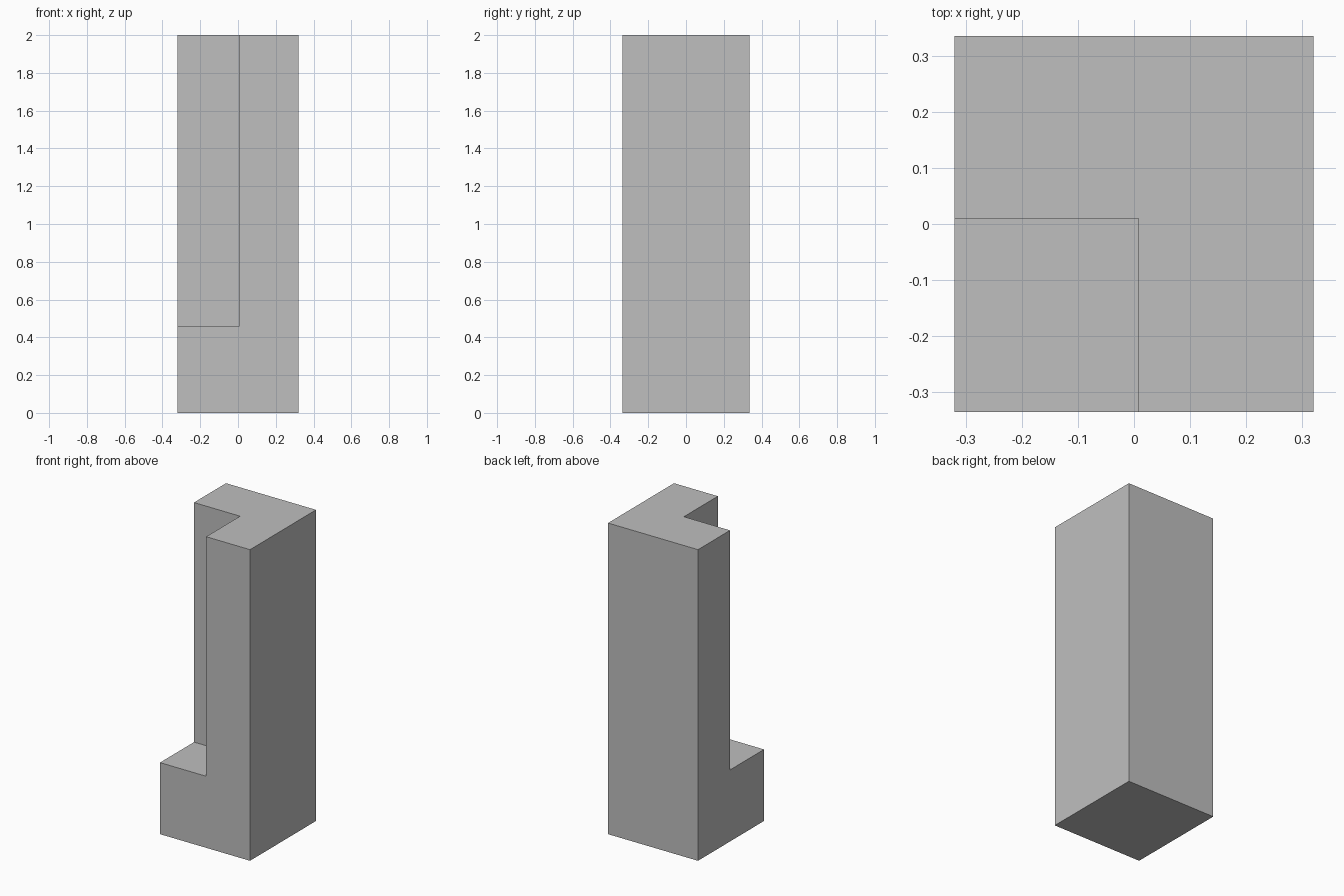
import bpy

default = bpy.data.objects.get("Cube")
if default:
    bpy.data.objects.remove(default, do_unlink=True)

WIDTH, DEPTH, HEIGHT = 0.64, 0.67, 2.0
NOTCH_X, NOTCH_Y, LEDGE_Z = 0.008, 0.01, 0.46


def box(name, low, high):
    """Axis-aligned box between two corners."""
    centre = [(a + b) / 2 for a, b in zip(low, high)]
    size = [b - a for a, b in zip(low, high)]
    bpy.ops.mesh.primitive_cube_add(size=1, location=centre)
    obj = bpy.context.object
    obj.name = name
    obj.scale = size
    bpy.ops.object.transform_apply(location=True, rotation=True, scale=True)
    return obj


# Plain grey surface
grey = bpy.data.materials.new("grey")
grey.use_nodes = True
colour = (0.52, 0.52, 0.52, 1)
grey.diffuse_color = colour
grey.node_tree.nodes["Principled BSDF"].inputs["Base Color"].default_value = colour

# Tall block
tower = box("tower", (-WIDTH / 2, -DEPTH / 2, 0), (WIDTH / 2, DEPTH / 2, HEIGHT))
tower.data.materials.append(grey)

# Corner notch, leaving an L-shaped shaft above a low ledge
cutter = box("notch_cutter", (-WIDTH, -DEPTH, LEDGE_Z), (NOTCH_X, NOTCH_Y, HEIGHT + 1))
cutter.data.materials.append(grey)
cutter.hide_render = True
notch = tower.modifiers.new("notch", 'BOOLEAN')
notch.operation = 'DIFFERENCE'
notch.solver = 'EXACT'
notch.object = cutter

# Make the cut permanent and drop the cutter
bpy.ops.object.select_all(action='DESELECT')
tower.select_set(True)
bpy.context.view_layer.objects.active = tower
bpy.ops.object.modifier_apply(modifier=notch.name)
bpy.data.objects.remove(cutter, do_unlink=True)
bpy.ops.object.shade_flat()
